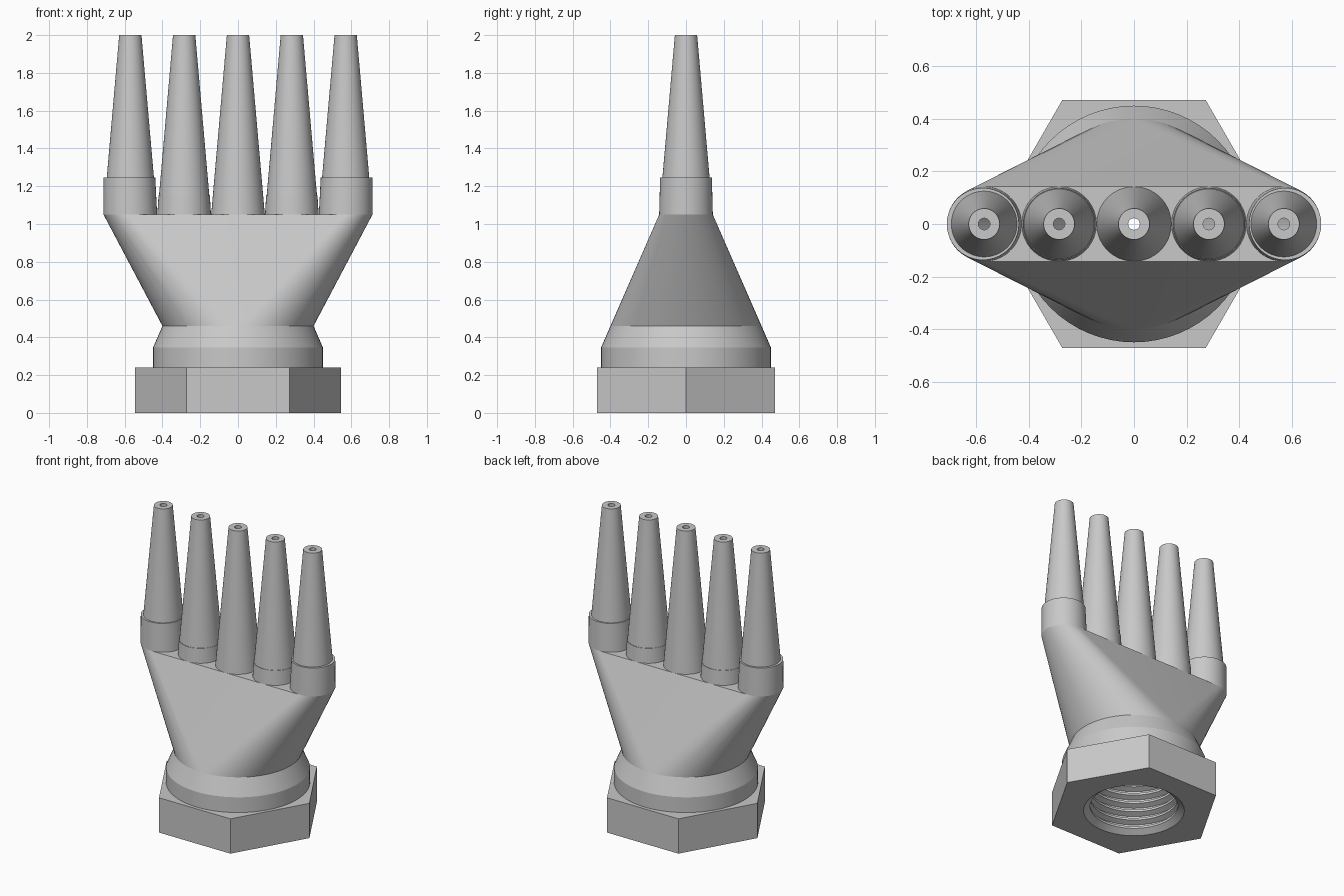
import bpy, bmesh
from math import cos, sin, pi, radians

old = bpy.data.objects.get("Cube")
if old:
    bpy.data.objects.remove(old, do_unlink=True)

GREY = (0.58, 0.58, 0.58, 1)
mat = bpy.data.materials.new("plain grey")
mat.use_nodes = True
mat.diffuse_color = GREY
mat.node_tree.nodes["Principled BSDF"].inputs["Base Color"].default_value = GREY


def ring(bm, cx, r, z, sides=64):
    return [bm.verts.new((cx + r * cos(2 * pi * i / sides),
                          r * sin(2 * pi * i / sides), z)) for i in range(sides)]


def finish(bm, name):
    bmesh.ops.recalc_face_normals(bm, faces=bm.faces)
    mesh = bpy.data.meshes.new(name)
    bm.to_mesh(mesh)
    bm.free()
    ob = bpy.data.objects.new(name, mesh)
    ob.data.materials.append(mat)
    bpy.context.collection.objects.link(ob)
    return ob


def loft(name, rings, sides=64, hollow=False):
    """Skin circles (centre x, radius, z); hollow joins the last to the first."""
    bm = bmesh.new()
    rows = [ring(bm, *r, sides) for r in rings]
    pairs = list(zip(rows, rows[1:]))
    if hollow:
        pairs.append((rows[-1], rows[0]))
    else:
        bm.faces.new(rows[0])
        bm.faces.new(rows[-1])
    for a, b in pairs:
        for i in range(sides):
            j = (i + 1) % sides
            bm.faces.new((a[i], a[j], b[j], b[i]))
    return finish(bm, name)


def hull(name, rings):
    """Convex skin around circles."""
    bm = bmesh.new()
    for r in rings:
        ring(bm, *r)
    res = bmesh.ops.convex_hull(bm, input=bm.verts)
    spare = {g for g in res["geom_interior"] + res["geom_unused"]
             if isinstance(g, bmesh.types.BMVert)}
    bmesh.ops.delete(bm, geom=list(spare), context='VERTS')
    bmesh.ops.dissolve_limit(bm, angle_limit=radians(0.1),
                             verts=bm.verts, edges=bm.edges)
    return finish(bm, name)


def cut(ob, cutters):
    bpy.context.view_layer.objects.active = ob
    for c in cutters:
        mod = ob.modifiers.new("cut", 'BOOLEAN')
        mod.operation, mod.solver, mod.object = 'DIFFERENCE', 'EXACT', c
        bpy.ops.object.modifier_apply(modifier=mod.name)


SPACING, TIP, ROOT = 0.285, 2.0, 1.05
parts, cutters = [], []

# Threaded socket, cut through nut and collar
thread = [(0, 0.315, -0.02), (0, 0.315, 0.0)]
for k in range(7):
    z = 0.03 + k * 0.06
    thread += [(0, 0.275, z), (0, 0.275, z + 0.015),
               (0, 0.31, z + 0.035), (0, 0.31, z + 0.045)]
thread.append((0, 0.28, 0.5))
socket = loft("socket_cutter", thread)

nut = loft("hex_nut", [(0, 0.545, 0), (0, 0.545, 0.24)], sides=6)
collar = loft("collar", [(0, 0.45, 0.24), (0, 0.45, 0.345), (0, 0.40, 0.46)])
for ob in (nut, collar):
    cut(ob, [socket])
    parts.append(ob)

# Palm blending a circle into a long rounded slot, with a hollow inside
end = 2 * SPACING
palm = hull("palm", [(0, 0.40, 0.46), (-end, 0.142, ROOT), (end, 0.142, ROOT)])
cavity = hull("cavity_cutter", [(0, 0.22, 0.44), (-end, 0.07, 1.0), (end, 0.07, 1.0)])
cutters = [cavity]
for k in range(-2, 3):
    cutters.append(loft("bore_cutter", [(k * SPACING, 0.05, 0.98),
                                        (k * SPACING, 0.05, 1.1)], 32))
cut(palm, cutters)
parts.append(palm)

# Tapered hollow nozzles
for k, side in zip(range(-2, 3), ("far_right", "right", "middle", "left", "far_left")):
    x = k * SPACING
    parts.append(loft(side + "_nozzle",
                      [(x, 0.142, ROOT), (x, 0.059, TIP),
                       (x, 0.022, TIP), (x, 0.05, ROOT)], hollow=True))
    # Root sleeves, taller on the outer pair and leaning outward
    if k:
        outer = abs(k) == 2
        top = 1.245 if outer else 1.15
        lean = (0.005 if k > 0 else -0.005) if outer else 0
        r = 0.137 if outer else 0.136
        parts.append(loft(side + "_sleeve",
                          [(x, 0.142, ROOT), (x + lean, r, top),
                           (x, 0.11, top), (x, 0.11, ROOT)], hollow=True))

for c in cutters + [socket]:
    bpy.data.objects.remove(c, do_unlink=True)

# Smooth round walls, keep edges sharp
bpy.ops.object.select_all(action='DESELECT')
for ob in parts:
    ob.select_set(True)
bpy.context.view_layer.objects.active = parts[0]
bpy.ops.object.shade_smooth_by_angle(angle=radians(20))
